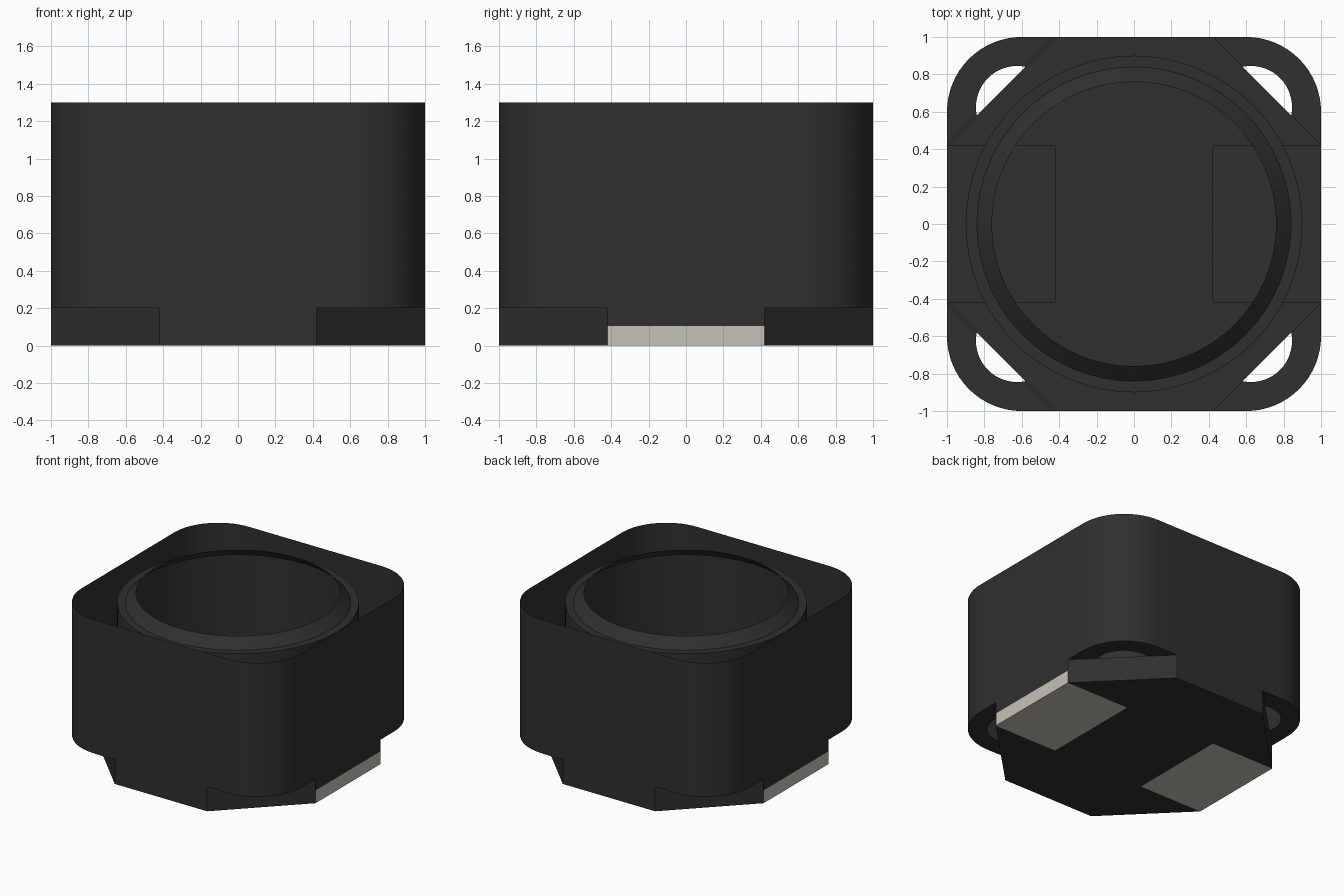
import bpy, bmesh, math
from math import cos, sin, radians

if "Cube" in bpy.data.objects:
    bpy.data.objects.remove(bpy.data.objects["Cube"])

TOP, SKIRT, PAD_H = 1.30, 0.20, 0.105   # heights
HALF, CUT, RAD = 1.0, 0.42, 0.40        # half width, chamfer start, corner radius
SLOT_C, SLOT_R = 0.625, 0.22            # corner slot centre and radius


def material(name, rgb):
    m = bpy.data.materials.new(name)
    m.diffuse_color = (*rgb, 1)
    m.use_nodes = True
    m.node_tree.nodes["Principled BSDF"].inputs["Base Color"].default_value = m.diffuse_color
    return m


black = material("black ferrite", (0.029, 0.029, 0.029))
tin = material("tin plating", (0.56, 0.54, 0.48))


def make(name, faces, mat):
    """Object from a list of polygons given as corner points."""
    bm = bmesh.new()
    for pts in faces:
        bm.faces.new([bm.verts.new(p) for p in pts])
    bmesh.ops.remove_doubles(bm, verts=bm.verts, dist=1e-4)
    me = bpy.data.meshes.new(name)
    bm.to_mesh(me)
    bm.free()
    me.materials.append(mat)
    ob = bpy.data.objects.new(name, me)
    bpy.context.collection.objects.link(ob)
    bpy.ops.object.select_all(action='DESELECT')
    ob.select_set(True)
    bpy.context.view_layer.objects.active = ob
    bpy.ops.object.shade_smooth_by_angle(angle=radians(30))
    return ob


def arc(cx, cy, r, a0, a1, n):
    return [(cx + r * cos(radians(a0 + (a1 - a0) * i / n)),
             cy + r * sin(radians(a0 + (a1 - a0) * i / n))) for i in range(n + 1)]


def turn(p, k):
    """Quarter turns about z."""
    for _ in range(k):
        p = (-p[1], p[0], *p[2:])
    return p


def band(lower, upper):
    """Quads joining two closed loops."""
    n = len(lower)
    return [[lower[i], lower[(i + 1) % n], upper[(i + 1) % n], upper[i]]
            for i in range(n)]


def at(pts, z):
    return [(x, y, z) for x, y in pts]


# Outer wall: open rounded square tube
corner = [(HALF, CUT)] + arc(HALF - RAD, HALF - RAD, RAD, 0, 90, 16) + [(CUT, HALF)]
outline = [turn(p, k) for k in range(4) for p in corner]
make("shell_wall", band(at(outline, SKIRT), at(outline, TOP)), black)

# Corner undersides with a D-shaped slot in each
half_angle = math.degrees(math.acos(
    ((HALF + CUT) / math.sqrt(2) - SLOT_C * math.sqrt(2)) / SLOT_R))
slot = arc(SLOT_C, SLOT_C, SLOT_R, 45 + half_angle, 45 - half_angle, 16)
n = len(slot) - 1
outer = corner[:]
flange = []
# strips between the outer edge and the slot edge
slot_up = slot[::-1]
m = len(outer) - 1
inner = [slot_up[round(i * n / m)] for i in range(m + 1)]
inner = arc(SLOT_C, SLOT_C, SLOT_R, 45 - half_angle, 45 + half_angle, m)
for k in range(4):
    for i in range(m):
        quad = [outer[i], inner[i], inner[i + 1], outer[i + 1]]
        flange.append([turn(p, k) for p in at(quad, SKIRT)])
make("slotted_corner_flange", flange, black)

# Octagonal base: skirt faces, chamfers, floor and terminal recesses
base = []
for k in range(4):
    z0 = PAD_H if k % 2 == 0 else 0
    side = [(HALF, -CUT, z0), (HALF, CUT, z0), (HALF, CUT, SKIRT), (HALF, -CUT, SKIRT)]
    chamfer = [(HALF, CUT, 0), (CUT, HALF, 0), (CUT, HALF, SKIRT), (HALF, CUT, SKIRT)]
    base += [[turn(p, k) for p in side], [turn(p, k) for p in chamfer]]
base.append([(-CUT, -HALF, 0), (-CUT, HALF, 0), (CUT, HALF, 0), (CUT, -HALF, 0)])
for k in (0, 2):
    recess = [
        [(CUT, CUT, 0), (CUT, HALF, 0), (HALF, CUT, 0)],
        [(CUT, -CUT, 0), (HALF, -CUT, 0), (CUT, -HALF, 0)],
        [(CUT, -CUT, PAD_H), (CUT, CUT, PAD_H), (HALF, CUT, PAD_H), (HALF, -CUT, PAD_H)],
        [(CUT, -CUT, 0), (CUT, CUT, 0), (CUT, CUT, PAD_H), (CUT, -CUT, PAD_H)],
        [(CUT, CUT, 0), (HALF, CUT, 0), (HALF, CUT, PAD_H), (CUT, CUT, PAD_H)],
        [(HALF, -CUT, 0), (CUT, -CUT, 0), (CUT, -CUT, PAD_H), (HALF, -CUT, PAD_H)],
    ]
    base += [[turn(p, k) for p in f] for f in recess]
make("octagonal_base", base, black)

# Metal terminals: bottom and outer side
for k, name in ((0, "right_terminal"), (2, "left_terminal")):
    faces = [
        [(CUT, -CUT, 0), (CUT, CUT, 0), (HALF, CUT, 0), (HALF, -CUT, 0)],
        [(HALF, -CUT, 0), (HALF, CUT, 0), (HALF, CUT, PAD_H), (HALF, -CUT, PAD_H)],
    ]
    make(name, [[turn(p, k) for p in f] for f in faces], tin)

# Round core: wall, flat ledge and bevelled rim
profile = [(0.90, PAD_H), (0.90, 1.22), (0.84, 1.22), (0.76, TOP)]
rings = [at(arc(0, 0, r, 0, 360, 64)[:-1], z) for r, z in profile]
make("round_core", [f for a, b in zip(rings, rings[1:]) for f in band(a, b)], black)
